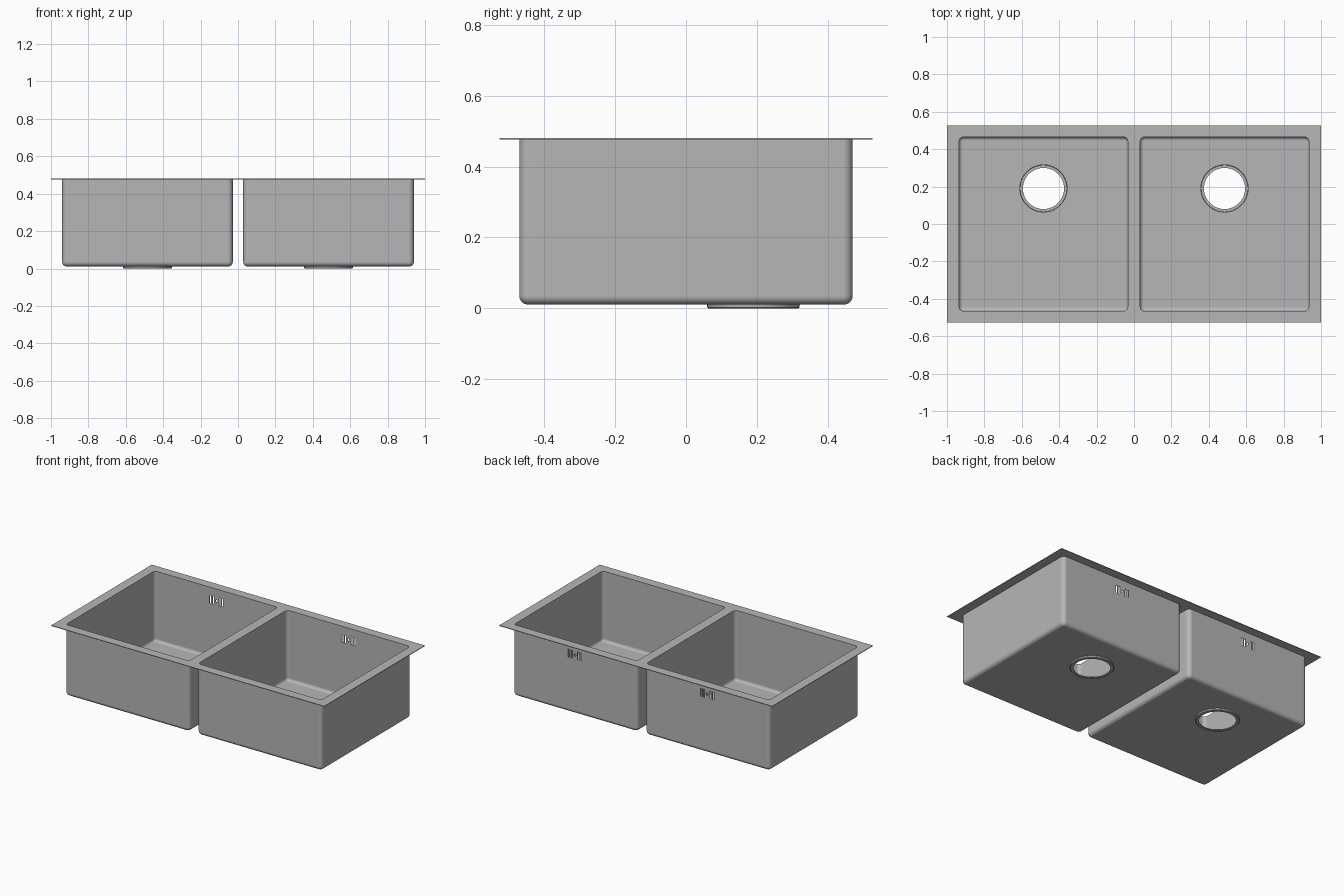
import bpy
import bmesh
from math import pi, sin, cos, radians
from mathutils import Matrix

cube = bpy.data.objects.get("Cube")
if cube:
    bpy.data.objects.remove(cube, do_unlink=True)

RIM_X, RIM_Y, TOP = 1.0, 0.526, 0.48
BOWL_X, HALF_W, HALF_D = 0.484, 0.456, 0.47
CORNER, FILLET, FLOOR = 0.028, 0.024, 0.011
SHEET, RIM_SHEET = 0.005, 0.004
DRAIN_Y, DRAIN_OUT, DRAIN_IN = 0.19, 0.131, 0.11

steel = bpy.data.materials.new("brushed_steel_grey")
steel.use_nodes = True
steel.diffuse_color = (0.47, 0.47, 0.47, 1)
steel.node_tree.nodes["Principled BSDF"].inputs["Base Color"].default_value = steel.diffuse_color


def make_object(name, bm):
    mesh = bpy.data.meshes.new(name)
    bm.to_mesh(mesh)
    bm.free()
    obj = bpy.data.objects.new(name, mesh)
    bpy.context.collection.objects.link(obj)
    mesh.materials.append(steel)
    return obj


def activate(obj):
    bpy.ops.object.select_all(action='DESELECT')
    obj.select_set(True)
    bpy.context.view_layer.objects.active = obj


def apply_all(obj):
    activate(obj)
    for name in [m.name for m in obj.modifiers]:
        bpy.ops.object.modifier_apply(modifier=name)


def rounded_rect(bm, cx, hx, hy, r, z, steps=6):
    """Ring of vertices around a rounded rectangle, counter-clockwise."""
    ring = []
    for q, (sx, sy) in enumerate([(1, 1), (-1, 1), (-1, -1), (1, -1)]):
        for i in range(steps + 1):
            a = (q + i / steps) * pi / 2
            ring.append(bm.verts.new((cx + sx * (hx - r) + r * cos(a),
                                      sy * (hy - r) + r * sin(a), z)))
    return ring


def circle(bm, cx, r, z, n=40):
    return [bm.verts.new((cx + r * cos(2 * pi * i / n),
                          DRAIN_Y + r * sin(2 * pi * i / n), z)) for i in range(n)]


def ring_edges(bm, ring):
    edges = []
    for a, b in zip(ring, ring[1:] + ring[:1]):
        edges.append(bm.edges.get((a, b)) or bm.edges.new((a, b)))
    return edges


def bridge(bm, rings):
    for lower, upper in zip(rings, rings[1:]):
        n = len(lower)
        for i in range(n):
            j = (i + 1) % n
            bm.faces.new((lower[i], lower[j], upper[j], upper[i]))


def fill(bm, rings):
    edges = [e for ring in rings for e in ring_edges(bm, ring)]
    bmesh.ops.triangle_fill(bm, use_beauty=True, edges=edges)


def solidify(obj, thickness, offset):
    mod = obj.modifiers.new("sheet", 'SOLIDIFY')
    mod.thickness = thickness
    mod.offset = offset
    mod.use_even_offset = True


def overflow_cutter(cx):
    """Four upright slots with a small round hole between them."""
    bm = bmesh.new()
    for dx in (-0.044, -0.024, 0.024, 0.044):
        bmesh.ops.create_cube(bm, size=1, matrix=Matrix.Translation((cx + dx, HALF_D, 0.4))
                              @ Matrix.Diagonal((0.01, 0.06, 0.052, 1)))
    bmesh.ops.create_cone(bm, cap_ends=True, segments=16, radius1=0.008, radius2=0.008,
                          depth=0.06, matrix=Matrix.Translation((cx, HALF_D, 0.4))
                          @ Matrix.Rotation(pi / 2, 4, 'X'))
    cutter = make_object("overflow_cutter", bm)
    cutter.hide_render = True
    return cutter


def build_bowl(name, cx):
    bm = bmesh.new()
    # Walls and rounded lower edge
    profile = [(0, TOP - RIM_SHEET / 2)]
    for i in range(7):
        a = i / 6 * pi / 2
        profile.append((FILLET * (1 - cos(a)), FLOOR + FILLET * (1 - sin(a))))
    walls = [rounded_rect(bm, cx, HALF_W - d, HALF_D - d, CORNER - d, z) for d, z in profile]
    bridge(bm, walls)
    # Recessed drain seat with an open hole
    seat = [circle(bm, cx, r, z) for r, z in
            ((DRAIN_OUT, FLOOR), (DRAIN_OUT - 0.001, 0.003),
             (DRAIN_OUT - 0.004, 0), (DRAIN_IN, 0))]
    bridge(bm, seat)
    # Floor around the drain
    fill(bm, [walls[-1], seat[0]])
    bmesh.ops.recalc_face_normals(bm, faces=bm.faces)
    floor = max(bm.faces, key=lambda f: abs(f.normal.z) * f.calc_area())
    if floor.normal.z > 0:
        bmesh.ops.reverse_faces(bm, faces=bm.faces)
    bowl = make_object(name, bm)
    solidify(bowl, SHEET, -1)
    # Overflow openings in the back wall
    cutter = overflow_cutter(cx)
    cut = bowl.modifiers.new("overflow", 'BOOLEAN')
    cut.operation = 'DIFFERENCE'
    cut.solver = 'EXACT'
    cut.object = cutter
    apply_all(bowl)
    bpy.data.objects.remove(cutter, do_unlink=True)
    bpy.ops.object.shade_smooth_by_angle(angle=radians(35))
    weighted = bowl.modifiers.new("flat_panels", 'WEIGHTED_NORMAL')
    weighted.keep_sharp = True


# Bowls
build_bowl("left_bowl", BOWL_X)
build_bowl("right_bowl", -BOWL_X)

# Flat rim with two rounded openings
bm = bmesh.new()
z = TOP - RIM_SHEET / 2
outline = [bm.verts.new((sx * RIM_X, sy * RIM_Y, z))
           for sx, sy in ((1, 1), (-1, 1), (-1, -1), (1, -1))]
openings = [rounded_rect(bm, s * BOWL_X, HALF_W - SHEET, HALF_D - SHEET, CORNER - SHEET, z)
            for s in (-1, 1)]
fill(bm, [outline] + openings)
bmesh.ops.recalc_face_normals(bm, faces=bm.faces)
rim = make_object("rim", bm)
solidify(rim, RIM_SHEET, 0)
apply_all(rim)
